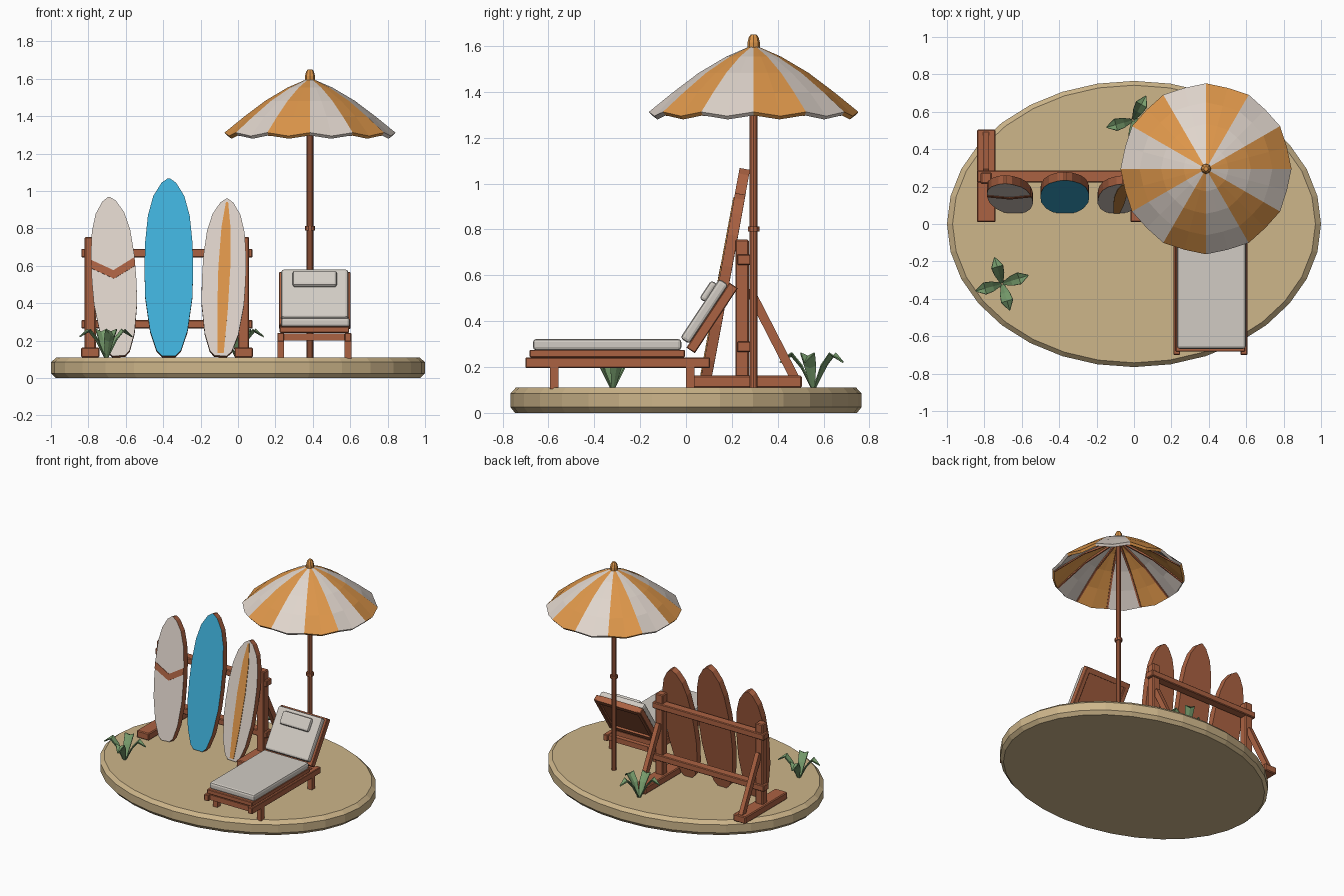
import bpy, bmesh, math
from mathutils import Matrix, Vector

if "Cube" in bpy.data.objects:
    bpy.data.objects.remove(bpy.data.objects["Cube"])


def material(name, rgb):
    m = bpy.data.materials.new(name)
    m.diffuse_color = (*[(c / 255) ** 2.2 for c in rgb], 1)
    m.use_nodes = True
    m.node_tree.nodes["Principled BSDF"].inputs["Base Color"].default_value = m.diffuse_color
    return m


WOOD = material("wood", (170, 98, 68))
SAND = material("sand", (204, 180, 137))
WHITE = material("white", (222, 211, 202))
CUSHION = material("cushion", (208, 202, 194))
ORANGE = material("orange", (222, 150, 76))
BLUE = material("blue", (66, 176, 218))
GREEN = material("green", (118, 155, 108))


def finish(name, bm, mats, mat=None):
    me = bpy.data.meshes.new(name)
    bm.to_mesh(me)
    bm.free()
    for m in mats:
        me.materials.append(m)
    ob = bpy.data.objects.new(name, me)
    bpy.context.collection.objects.link(ob)
    if mat is not None:
        ob.matrix_world = mat
    return ob


def box(name, lo, hi, m, bevel=0.0, mat=None):
    lo, hi = Vector(lo), Vector(hi)
    bm = bmesh.new()
    bmesh.ops.create_cube(bm, size=1)
    for v in bm.verts:
        v.co = (lo + hi) / 2 + v.co * (hi - lo)
    ob = finish(name, bm, [m], mat)
    if bevel:
        b = ob.modifiers.new("bevel", "BEVEL")
        b.width, b.segments = bevel, 2 if bevel > 0.01 else 1
    return ob


def beam(name, a, b, w, d, m):
    a, b = Vector(a), Vector(b)
    rot = (b - a).to_track_quat('Z', 'X').to_matrix().to_4x4()
    return box(name, (-w / 2, -d / 2, 0), (w / 2, d / 2, (b - a).length), m,
               mat=Matrix.Translation(a) @ rot)


def lathe(name, profile, n, m, center=(0, 0), sy=1.0):
    """Closed solid from (radius, z) pairs, bottom to top."""
    bm = bmesh.new()
    rings = [[bm.verts.new((center[0] + r * math.cos(t), center[1] + sy * r * math.sin(t), z))
              for t in (2 * math.pi * i / n for i in range(n))] for r, z in profile]
    for a, b in zip(rings, rings[1:]):
        for i in range(n):
            j = (i + 1) % n
            bm.faces.new((a[i], a[j], b[j], b[i]))
    bm.faces.new(rings[0][::-1])
    bm.faces.new(rings[-1])
    return finish(name, bm, [m])


def slab(name, pts, y0, y1, front, back, mat):
    """Outline in the local xz plane, thickened along y; front face gets its own colour."""
    bm = bmesh.new()
    f = bm.faces.new([bm.verts.new((x, y0, z)) for x, z in pts])
    r = bmesh.ops.extrude_face_region(bm, geom=[f])
    for v in r["geom"]:
        if isinstance(v, bmesh.types.BMVert):
            v.co.y = y1
    bmesh.ops.recalc_face_normals(bm, faces=bm.faces)
    for f in bm.faces:
        f.material_index = 0 if f.normal.y < -0.9 else 1
    return finish(name, bm, [front, back], mat)


# Sand island
lathe("sand_base", [(0.975, 0), (1, 0.025), (1, 0.085), (0.97, 0.11)], 32, SAND, sy=0.765)

# Surfboard rack
for x in (-0.79, 0.03):
    box("rack_foot", (x - 0.05, 0.01, 0.11), (x + 0.05, 0.505, 0.163), WOOD, 0.006)
    box("rack_post", (x - 0.03, 0.215, 0.15), (x + 0.03, 0.275, 0.755), WOOD, 0.006)
    beam("rack_brace", (x, 0.475, 0.15), (x, 0.275, 0.54), 0.04, 0.032, WOOD)
for z in (0.265, 0.645):
    box("rack_rail", (-0.838, 0.222, z), (0.078, 0.287, z + 0.046), WOOD, 0.005)

# Surfboards: half outline as (half width, height) fractions
HALF = [(0.28, 0), (0.5, 0.03), (0.77, 0.14), (0.97, 0.33), (1, 0.48), (0.98, 0.63),
        (0.86, 0.79), (0.64, 0.9), (0.3, 0.975), (0.04, 1)]


def surfboard(name, x, height, half, roll, m):
    mat = (Matrix.Translation((x, 0.058, 0.119)) @ Matrix.Rotation(math.radians(roll), 4, 'Y')
           @ Matrix.Rotation(math.radians(-10.5), 4, 'X'))
    right = [(w * half, h * height) for w, h in HALF]
    slab(name, right + [(-w, h) for w, h in right[::-1]], 0, 0.046, m, WOOD, mat)
    return mat


left = surfboard("left_surfboard", -0.637, 0.865, 0.119, -3.6, WHITE)
surfboard("middle_surfboard", -0.37, 0.965, 0.13, 0, BLUE)
right = surfboard("right_surfboard", -0.093, 0.855, 0.117, 2.4, WHITE)
slab("chevron_stripe", [(-0.117, 0.483), (0, 0.42), (0.117, 0.483), (0.117, 0.53),
                        (0, 0.466), (-0.117, 0.53)], -0.004, 0, WOOD, WOOD, left)
stripe = [(0.016, 0.015), (0.028, 0.25), (0.032, 0.48), (0.024, 0.7), (0.006, 0.835)]
slab("long_stripe", stripe + [(-w, h) for w, h in stripe[::-1]], -0.004, 0,
     ORANGE, ORANGE, right)

# Parasol pole, collar and finial
PX, PY = 0.385, 0.295
lathe("parasol_pole", [(0.018, 0.1), (0.018, 1.59)], 10, WOOD, (PX, PY))
lathe("pole_collar", [(0.026, 0.79), (0.026, 0.812)], 10, WOOD, (PX, PY))
lathe("parasol_finial", [(0.027, 1.585), (0.027, 1.615), (0.021, 1.638), (0.012, 1.65)],
      8, ORANGE, (PX, PY))

# Parasol canopy: twelve panels, each with a drooping middle
RINGS = [(0.012, 1.6), (0.12, 1.553), (0.24, 1.482), (0.355, 1.395), (0.457, 1.312)]
bm = bmesh.new()
grid = []
for k, (r, z) in enumerate(RINGS):
    row = []
    for i in range(24):
        mid = i % 2
        rr = r * (0.98 if mid else 1)
        t = math.radians(15 * i)
        row.append(bm.verts.new((PX + rr * math.cos(t), PY + rr * math.sin(t),
                                 z - (0.018 if mid and k == 4 else 0))))
    grid.append(row)
for a, b in zip(grid, grid[1:]):
    for i in range(24):
        j = (i + 1) % 24
        f = bm.faces.new((a[i], b[i], b[j], a[j]))
        f.material_index = (i // 2) % 2
canopy = finish("parasol_canopy", bm, [ORANGE, WHITE])
s = canopy.modifiers.new("thickness", "SOLIDIFY")
s.thickness, s.offset = 0.02, -1

# Parasol ribs
for i in range(12):
    t = math.radians(30 * i)
    p = [(PX + r * math.cos(t), PY + r * math.sin(t), z - 0.026)
         for r, z in (RINGS[0], RINGS[2], (0.44, 1.325))]
    for a, b in zip(p, p[1:]):
        beam("parasol_rib", a, b, 0.012, 0.012, WOOD)

# Lounger frame
for x in (0.21, 0.57):
    box("lounger_side_rail", (x, -0.7, 0.195), (x + 0.036, 0.105, 0.242), WOOD, 0.004)
    for y in (-0.593, 0.0):
        box("lounger_leg", (x, y, 0.105), (x + 0.036, y + 0.038, 0.21), WOOD)
for y in (-0.68, -0.03, 0.06):
    box("lounger_cross_bar", (0.24, y, 0.2), (0.575, y + 0.035, 0.238), WOOD)
box("lounger_deck", (0.222, -0.682, 0.242), (0.594, -0.005, 0.275), WOOD, 0.004)
box("seat_cushion", (0.23, -0.667, 0.273), (0.598, -0.02, 0.322), CUSHION, 0.014)

# Reclined backrest: local z runs up the back, -y faces the sitter
back = Matrix.Translation((0.41, 0.114, 0.414)) @ Matrix.Rotation(math.radians(-33.5), 4, 'X')
for x in (-0.192, 0.156):
    box("backrest_stile", (x, -0.022, -0.17), (x + 0.036, 0.022, 0.17), WOOD, 0.004, back)
for z in (-0.17, 0.134):
    box("backrest_rail", (-0.16, -0.022, z), (0.16, 0.022, z + 0.036), WOOD, 0, back)
box("backrest_panel", (-0.16, -0.02, -0.14), (0.16, 0.008, 0.14), WOOD, 0, back)
box("backrest_cushion", (-0.18, -0.068, -0.15), (0.18, -0.02, 0.16), CUSHION, 0.014, back)
box("head_pillow", (-0.118, -0.094, 0.04), (0.118, -0.06, 0.135), CUSHION, 0.013, back)


# Plants: folded, arching leaves around a centre
def plant(name, x, y, angles):
    bm = bmesh.new()
    for ang in angles:
        rot = Matrix.Rotation(math.radians(ang), 4, 'Z')
        rows = []
        for r, z, w in ((0.004, 0, 0.008), (0.05, 0.09, 0.026),
                        (0.095, 0.142, 0.031), (0.148, 0.115, 0.002)):
            rows.append([bm.verts.new(rot @ Vector((r, s * w, z + abs(s) * w * 0.45)))
                         for s in (-1, 0, 1)])
        for a, b in zip(rows, rows[1:]):
            for k in (0, 1):
                bm.faces.new((a[k], b[k], b[k + 1], a[k + 1]))
    ob = finish(name, bm, [GREEN], Matrix.Translation((x, y, 0.108)))
    ob.modifiers.new("thickness", "SOLIDIFY").thickness = 0.006


plant("front_plant", -0.705, -0.32, (18, 106, 195, 286))
plant("back_plant", -0.005, 0.555, (-15, 62, 195, 275))
